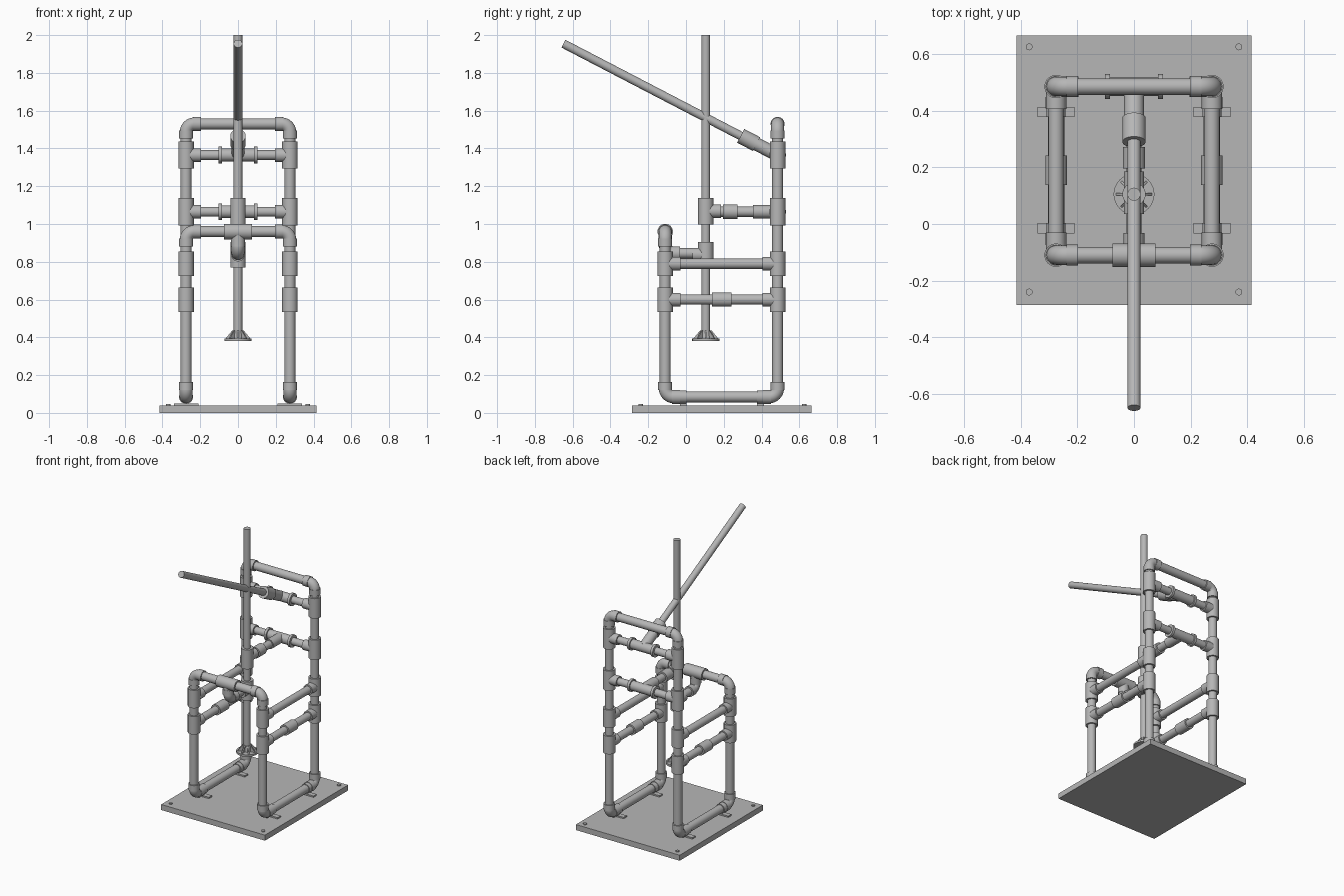
import bpy
import bmesh
import math
from mathutils import Vector, Matrix

cube = bpy.data.objects.get("Cube")
if cube:
    bpy.data.objects.remove(cube)

grey = bpy.data.materials.new("pipe_grey")
grey.use_nodes = True
colour = (0.47, 0.47, 0.47, 1)
grey.diffuse_color = colour
grey.node_tree.nodes["Principled BSDF"].inputs["Base Color"].default_value = colour

X, Y, Z = Vector((1, 0, 0)), Vector((0, 1, 0)), Vector((0, 0, 1))
PIPE, FIT, BRANCH = 0.029, 0.041, 0.036
SIDE, FRONT, BACK = 0.275, -0.11, 0.485
RAIL, FRONT_TOP, BACK_TOP = 0.085, 0.96, 1.53
ROD_Y = 0.105


def finish(name, bm):
    mesh = bpy.data.meshes.new(name)
    bmesh.ops.recalc_face_normals(bm, faces=bm.faces)
    bm.to_mesh(mesh)
    bm.free()
    mesh.materials.append(grey)
    obj = bpy.data.objects.new(name, mesh)
    bpy.context.collection.objects.link(obj)
    return obj


def frame(origin, direction):
    turn = Vector(direction).to_track_quat('Z', 'Y').to_matrix().to_4x4()
    return Matrix.Translation(origin) @ turn


def tube(name, a, b, r, r2=None):
    """Capped round bar from a to b, optionally tapered."""
    a, b = Vector(a), Vector(b)
    bm = bmesh.new()
    bmesh.ops.create_cone(bm, cap_ends=True, segments=32, radius1=r,
                          radius2=r if r2 is None else r2, depth=(b - a).length,
                          matrix=frame((a + b) / 2, b - a))
    for f in bm.faces:
        f.smooth = len(f.verts) == 4
    return finish(name, bm)


def box(name, low, high):
    low, high = Vector(low), Vector(high)
    bm = bmesh.new()
    bmesh.ops.create_cube(bm, size=1, matrix=Matrix.Translation((low + high) / 2)
                          @ Matrix.Diagonal((*(high - low), 1)))
    return finish(name, bm)


def elbow(name, corner, d1, d2, bend=0.045):
    """Quarter bend with a socket collar at each end."""
    corner = Vector(corner)
    bm = bmesh.new()
    ring = bmesh.ops.create_circle(bm, segments=28, radius=0.034,
                                   matrix=frame(corner + d1 * bend, d1))
    bmesh.ops.spin(bm, geom=ring["verts"] + bm.edges[:], cent=corner + (d1 + d2) * bend,
                   axis=d2.cross(d1), angle=math.pi / 2, steps=10)
    for f in bm.faces:
        f.smooth = True
    finish(name, bm)
    for i, d in enumerate((d1, d2)):
        tube(f"{name}_collar_{i}", corner + d * 0.036, corner + d * 0.078, 0.037)


def tee(name, centre, along, branch, half=0.065, reach=0.08):
    """Sleeve along the run plus a branch socket."""
    centre = Vector(centre)
    tube(name + "_sleeve", centre - along * half, centre + along * half, FIT)
    tube(name + "_branch", centre, centre + branch * reach, BRANCH)


# Base board with corner screws
box("base_board", (-0.415, -0.285, 0), (0.415, 0.665, 0.04))
for x in (-0.37, 0.37):
    for y in (-0.24, 0.625):
        tube("corner_screw", (x, y, 0.035), (x, y, 0.047), 0.012)

# Two side frames
for s, side in ((-1, "right"), (1, "left")):
    x = s * SIDE
    inward = -s * X
    tube(side + "_bottom_rail", (x, FRONT + 0.05, RAIL), (x, BACK - 0.05, RAIL), PIPE)
    for y in (-0.015, 0.395):
        box(side + "_rail_foot", (x - 0.065, y - 0.018, 0.038), (x + 0.065, y + 0.018, 0.05))
        tube(side + "_rail_saddle", (x, y - 0.018, RAIL), (x, y + 0.018, RAIL), 0.034)
    for y, top, toward, end in ((FRONT, FRONT_TOP, Y, "front"), (BACK, BACK_TOP, -Y, "back")):
        name = f"{side}_{end}"
        tube(name + "_post", (x, y, RAIL + 0.05), (x, y, top - 0.05), PIPE)
        elbow(name + "_bottom_elbow", (x, y, RAIL), Z, toward)
        elbow(name + "_top_elbow", (x, y, top), -Z, inward)
        for z in (0.60, 0.79):
            tee(name + "_side_tee", (x, y, z), Z, toward)
    for z in (0.60, 0.79):
        tube(side + "_side_rail", (x, FRONT, z), (x, BACK, z), 0.027)
    tube(side + "_rail_coupling", (x, 0.138, 0.60), (x, 0.242, 0.60), 0.038)
    for z in (1.065, 1.365):
        tee(side + "_cross_tee", (x, BACK, z), Z, inward, half=0.072)

# Top rails
for y, z, name in ((FRONT, FRONT_TOP, "front"), (BACK, BACK_TOP, "back")):
    tube(name + "_top_rail", (-SIDE + 0.05, y, z), (SIDE - 0.05, y, z), PIPE)

# Back cross rails with pivot tee and retaining rings
slope = Vector((0, -1, 0.52)).normalized()
for z, out, name in ((1.065, -Y, "guide"), (1.365, slope, "lever")):
    tube(name + "_cross_rail", (-SIDE, BACK, z), (SIDE, BACK, z), 0.026)
    tube(name + "_pivot_sleeve", (-0.085, BACK, z), (0.085, BACK, z), 0.034)
    for s in (-1, 1):
        tube(name + "_pivot_ring", (s * 0.085, BACK, z), (s * 0.103, BACK, z), 0.044)
    tube(name + "_pivot_branch", (0, BACK, z), Vector((0, BACK, z)) + out * 0.13, 0.035)

# Lever arm, rising to the front
pivot = Vector((0, BACK, 1.365))
tube("lever_arm", pivot, pivot + slope * 1.278, 0.023)
tube("lever_coupling", pivot + slope * 0.125, pivot + slope * 0.22, 0.041)

# Upright press rod
tube("press_rod", (0, ROD_Y, 0.385), (0, ROD_Y, 2.0), 0.023)

# Upper guide, carried from the back
tee("upper_guide_tee", (0, ROD_Y, 1.068), Z, Y, half=0.07)
tube("upper_guide_arm", (0, ROD_Y, 1.065), (0, BACK, 1.065), 0.027)
tube("upper_guide_coupling", (0, 0.195, 1.065), (0, 0.272, 1.065), 0.039)

# Lower guide, hung from the front rail
tee("front_rail_tee", (0, FRONT, FRONT_TOP), X, -Z, half=0.075, reach=0.065)
elbow("lower_guide_elbow", (0, FRONT, 0.845), Z, Y)
tube("lower_guide_arm", (0, FRONT + 0.05, 0.845), (0, ROD_Y, 0.845), 0.027)
tee("lower_guide_tee", (0, ROD_Y, 0.838), Z, -Y, half=0.068, reach=0.07)

# Press foot: disc, hub and radial ribs
tube("foot_disc", (0, ROD_Y, 0.38), (0, ROD_Y, 0.394), 0.072)
tube("foot_hub", (0, ROD_Y, 0.39), (0, ROD_Y, 0.435), 0.032, 0.027)
for i in range(8):
    bm = bmesh.new()
    profile = ((0.02, 0.39), (0.064, 0.39), (0.064, 0.396), (0.03, 0.437), (0.02, 0.437))
    face = bm.faces.new([bm.verts.new((r, -0.004, z)) for r, z in profile])
    grown = bmesh.ops.extrude_face_region(bm, geom=[face])["geom"]
    bmesh.ops.translate(bm, vec=Y * 0.008,
                        verts=[v for v in grown if isinstance(v, bmesh.types.BMVert)])
    bm.transform(Matrix.Translation((0, ROD_Y, 0)) @ Matrix.Rotation(i * math.pi / 4, 4, 'Z'))
    finish("foot_rib", bm)
